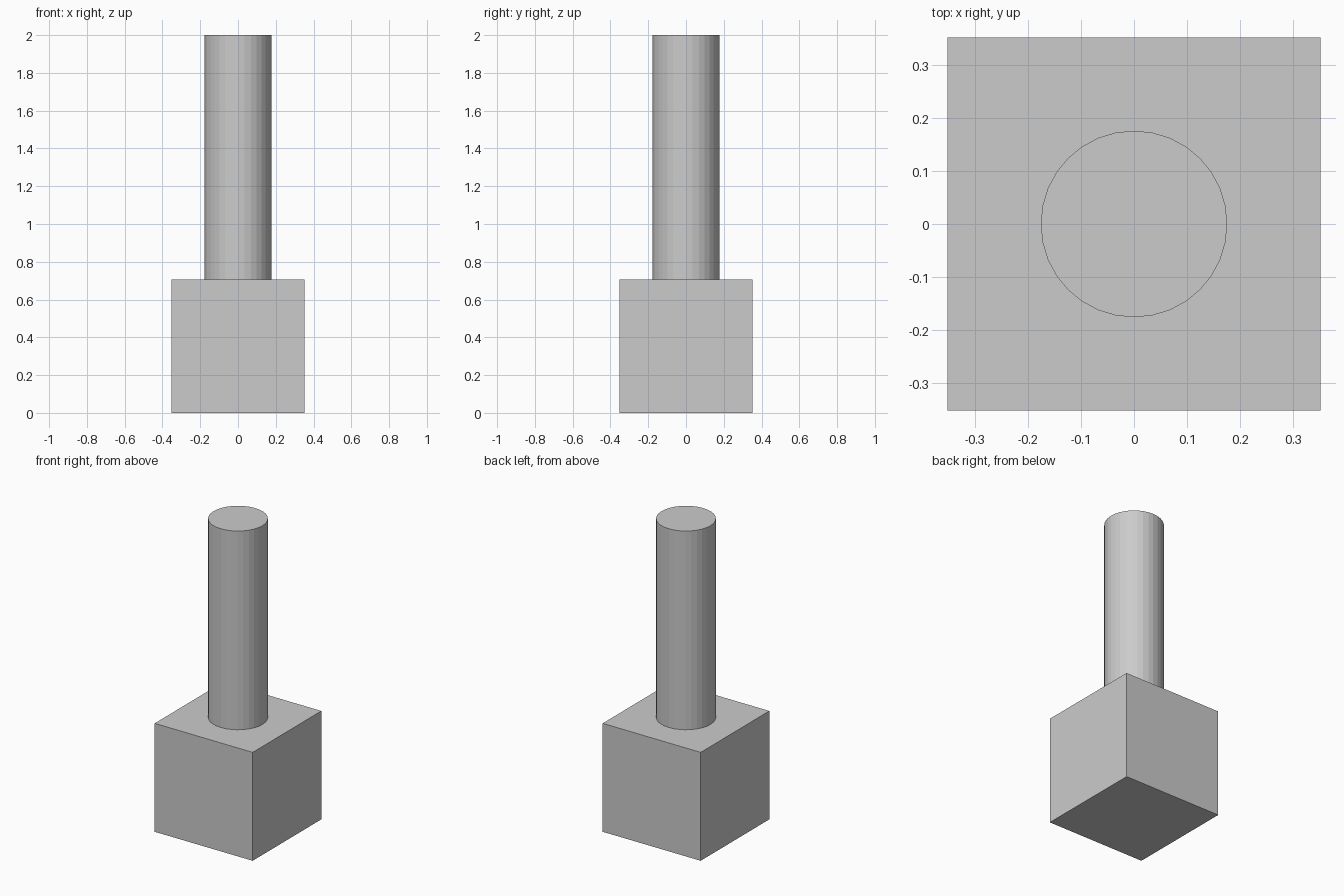
import bpy

if "Cube" in bpy.data.objects:
    bpy.data.objects.remove(bpy.data.objects["Cube"])

BASE = 0.706      # cube side
RADIUS = 0.1765   # shaft radius
TOP = 2.0

# Cube base
bpy.ops.mesh.primitive_cube_add(size=BASE, location=(0, 0, BASE / 2))
bpy.context.object.name = "base_block"

# Round shaft standing on the base
bpy.ops.mesh.primitive_cylinder_add(vertices=32, radius=RADIUS, depth=TOP - BASE,
                                    location=(0, 0, (TOP + BASE) / 2))
bpy.context.object.name = "shaft"
